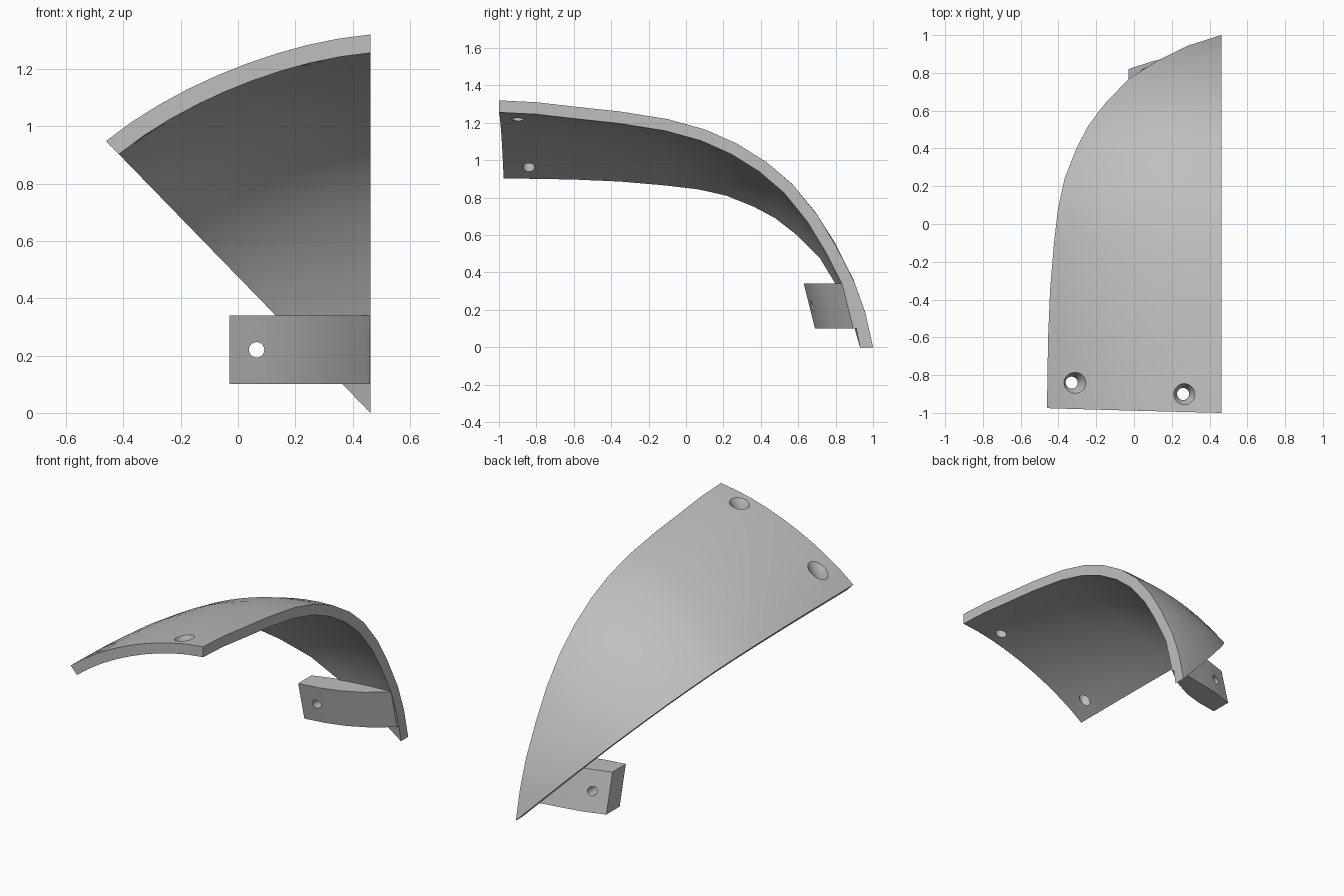
import bpy, bmesh, math
from mathutils import Vector

default = bpy.data.objects.get("Cube")
if default:
    bpy.data.objects.remove(default)

AXIS_X = 0.462
SWEEP = math.radians(44.2)
WALL = 0.064
SEGMENTS = 9

grey = bpy.data.materials.new("plain_grey")
grey.use_nodes = True
colour = (0.52, 0.52, 0.52, 1)
grey.diffuse_color = colour
grey.node_tree.nodes["Principled BSDF"].inputs["Base Color"].default_value = colour


def make_object(name, bm):
    bmesh.ops.remove_doubles(bm, verts=bm.verts, dist=0.0001)
    bmesh.ops.recalc_face_normals(bm, faces=bm.faces)
    mesh = bpy.data.meshes.new(name)
    bm.to_mesh(mesh)
    bm.free()
    mesh.materials.append(grey)
    obj = bpy.data.objects.new(name, mesh)
    bpy.context.collection.objects.link(obj)
    return obj


def lathe_cutter(profile, location, rotation=(0, 0, 0), sides=24):
    """Closed solid of revolution about its own z, from (radius, height) pairs."""
    bm = bmesh.new()
    rings = [[bm.verts.new((r * math.cos(math.tau * i / sides),
                            r * math.sin(math.tau * i / sides), h))
              for i in range(sides)] for r, h in profile]
    for low, high in zip(rings, rings[1:]):
        for i in range(sides):
            j = (i + 1) % sides
            bm.faces.new((low[i], low[j], high[j], high[i]))
    bm.faces.new(rings[0][::-1])
    bm.faces.new(rings[-1])
    cutter = make_object("hole_cutter", bm)
    cutter.location, cutter.rotation_euler = location, rotation
    cutter.hide_render = True
    return cutter


def cut(obj, cutter):
    bpy.context.view_layer.objects.active = obj
    mod = obj.modifiers.new("hole", 'BOOLEAN')
    mod.operation, mod.solver, mod.object = 'DIFFERENCE', 'EXACT', cutter
    bpy.ops.object.modifier_apply(modifier=mod.name)
    bpy.data.objects.remove(cutter)


def smooth(obj):
    bpy.ops.object.select_all(action='DESELECT')
    obj.select_set(True)
    bpy.context.view_layer.objects.active = obj
    bpy.ops.object.shade_smooth_by_angle(angle=math.radians(30))


def inset(profile):
    """Offset a (y, radius) profile inward by the wall thickness."""
    result = []
    for i, point in enumerate(profile):
        if i == 0:
            result.append(point - Vector((0, WALL)))
        elif i == len(profile) - 1:
            result.append(point - Vector((WALL + 0.006, 0)))
        else:
            along = (profile[i + 1] - profile[i - 1]).normalized()
            result.append(point + Vector((along.y, -along.x)) * WALL)
    return result


# Curved shell: two edge profiles (y, radius) blended around the long axis
straight_edge = [Vector(p) for p in (
    (-1, 1.32), (-.8, 1.31), (-.6, 1.287), (-.35, 1.26), (-.1, 1.22),
    (.1, 1.165), (.27, 1.09), (.43, .99), (.57, .87), (.7, .71),
    (.8, .545), (.9, .35), (.96, .18), (1, 0))]
slanted_edge = [Vector(p) for p in (
    (-.975, 1.323), (-.8, 1.32), (-.6, 1.315), (-.35, 1.3), (-.1, 1.27),
    (.08, 1.24), (.24, 1.19), (.4, 1.1), (.52, 1.01), (.64, .88),
    (.77, .7), (.87, .47), (.945, .25), (1, 0))]


def skin(bm, first, last):
    grid = []
    for s in range(SEGMENTS + 1):
        u = s / SEGMENTS
        angle = SWEEP * u
        dip = 1 - 0.022 * math.sin(math.pi * u)
        column = []
        for a, b in zip(first, last):
            y, r = a.lerp(b, u)
            r *= dip
            column.append(bm.verts.new((AXIS_X - r * math.sin(angle), y,
                                        r * math.cos(angle))))
        grid.append(column)
    return grid


bm = bmesh.new()
outer = skin(bm, straight_edge, slanted_edge)
inner = skin(bm, inset(straight_edge), inset(slanted_edge))
rows = len(straight_edge)
for grid in (outer, inner):
    for left, right in zip(grid, grid[1:]):
        for i in range(rows - 1):
            bm.faces.new((left[i], left[i + 1], right[i + 1], right[i]))
for s in (0, SEGMENTS):
    for i in range(rows - 1):
        bm.faces.new((outer[s][i], outer[s][i + 1], inner[s][i + 1], inner[s][i]))
for s in range(SEGMENTS):
    bm.faces.new((outer[s][0], outer[s + 1][0], inner[s + 1][0], inner[s][0]))
shell = make_object("curved_shell", bm)

# Countersunk screw holes, drilled straight down
countersink = ((.032, -.3), (.032, -.05), (.057, 0), (.132, .15))
for place in ((-.33, -.84, 1.045), (.26, -.9, 1.285)):
    cut(shell, lathe_cutter(countersink, place))
smooth(shell)

# Mounting tab: bent slab leaning forward toward its top
front_line = ((-.03, .69), (.1, .71), (.22, .745), (.34, .805), (.46, .895))
back_line = ((-.03, .82), (.1, .862), (.22, .885), (.34, .905), (.46, .94))
outline = front_line + back_line[::-1]
bm = bmesh.new()
bottom = [bm.verts.new((x, y, .1)) for x, y in outline]
top = [bm.verts.new((x, y - .06, .34)) for x, y in outline]
count = len(outline)
for i in range(count):
    j = (i + 1) % count
    bm.faces.new((bottom[i], bottom[j], top[j], top[i]))
for i in range(len(front_line) - 1):
    for ring in (bottom, top):
        bm.faces.new((ring[i], ring[i + 1], ring[count - 2 - i], ring[count - 1 - i]))
tab = make_object("mounting_tab", bm)

# Pin hole through the tab
cut(tab, lathe_cutter(((.027, -.3), (.027, .3)), (.065, .74, .22),
                      (math.pi / 2, 0, 0)))
smooth(tab)
